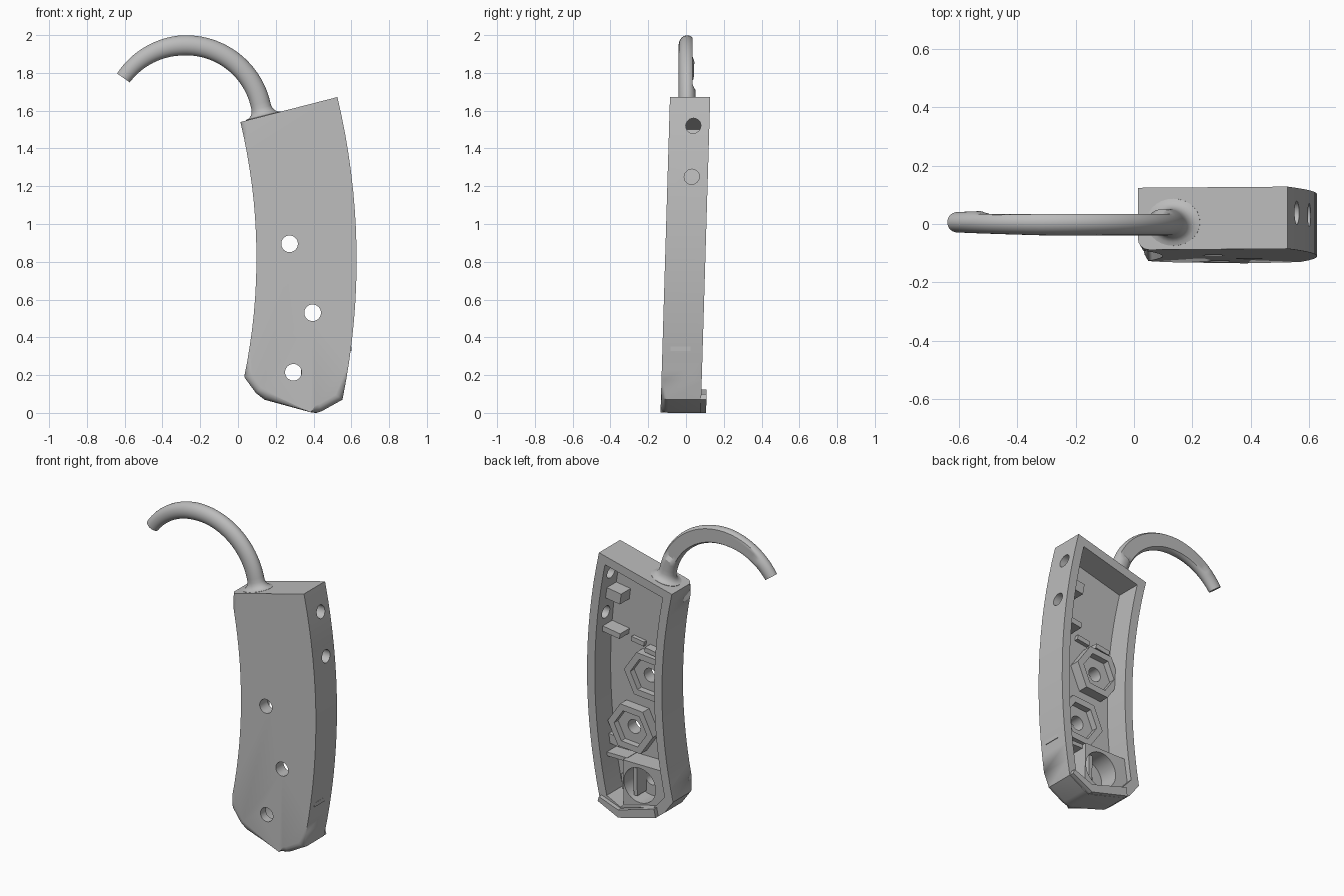
import bpy, bmesh, math
from mathutils import Vector

if "Cube" in bpy.data.objects:
    bpy.data.objects.remove(bpy.data.objects["Cube"])

grey = bpy.data.materials.new("plain grey")
grey.diffuse_color = (0.5, 0.5, 0.5, 1)
grey.use_nodes = True
grey.node_tree.nodes["Principled BSDF"].inputs["Base Color"].default_value = grey.diffuse_color


def lean(y, z):
    """The casing leans slightly towards the back as it rises."""
    return y + 0.03 * (z - 0.9)


def finish(name, bm, leaning=True):
    bmesh.ops.recalc_face_normals(bm, faces=bm.faces)
    if leaning:
        for v in bm.verts:
            v.co.y = lean(v.co.y, v.co.z)
    me = bpy.data.meshes.new(name)
    bm.to_mesh(me)
    bm.free()
    me.materials.append(grey)
    ob = bpy.data.objects.new(name, me)
    bpy.context.collection.objects.link(ob)
    return ob


def prism(name, pts, y0, y1, round_front=0.0):
    """Extrude an x-z outline from y0 (front) to y1 (back)."""
    bm = bmesh.new()
    front = [bm.verts.new((x, y0, z)) for x, z in pts]
    back = [bm.verts.new((x, y1, z)) for x, z in pts]
    f = bm.faces.new(front)
    bm.faces.new(back[::-1])
    n = len(pts)
    for i in range(n):
        j = (i + 1) % n
        bm.faces.new((front[i], back[i], back[j], front[j]))
    if round_front:
        # round every front edge except the top one
        edges = [e for e in f.edges if min(v.co.z for v in e.verts) < 1.5]
        bmesh.ops.bevel(bm, geom=edges, offset=round_front, segments=4,
                        profile=0.5, affect='EDGES')
    return finish(name, bm)


def ngon(cx, cz, r, n, turn=0.0):
    return [(cx + r * math.cos(turn + 2 * math.pi * i / n),
             cz + r * math.sin(turn + 2 * math.pi * i / n)) for i in range(n)]


def rect(cx, cz, w, h, turn=0.0):
    c, s = math.cos(turn), math.sin(turn)
    return [(cx + a * w / 2 * c - b * h / 2 * s, cz + a * w / 2 * s + b * h / 2 * c)
            for a, b in ((-1, -1), (1, -1), (1, 1), (-1, 1))]


def inset(pts, d):
    """Mitred inward offset of a counter-clockwise outline."""
    out = []
    n = len(pts)
    for i in range(n):
        p, q, r = (Vector(pts[(i + k) % n]) for k in (-1, 0, 1))
        a, b = (q - p).normalized(), (r - q).normalized()
        na, nb = Vector((-a.y, a.x)), Vector((-b.y, b.x))
        m = (na + nb).normalized()
        out.append(tuple(q + m * d / m.dot(na)))
    return out


def cut(ob, cutter):
    mod = ob.modifiers.new("cut", 'BOOLEAN')
    mod.operation, mod.solver, mod.object = 'DIFFERENCE', 'EXACT', cutter
    bpy.context.view_layer.objects.active = ob
    bpy.ops.object.modifier_apply(modifier=mod.name)
    bpy.data.objects.remove(cutter)


# Casing outline, counter-clockwise: curved right side, top, curved left side, keel
N = 16
right = [(0.628 - 0.137 * (z - 0.81) ** 2, z)
         for z in (0.07 + 1.602 * i / N for i in range(N + 1))]
left = [(0.098 - 0.164 * (z - 0.82) ** 2, z)
        for z in (1.54 - 1.35 * i / N for i in range(N + 1))]
keel = [(0.095, 0.105), (0.14, 0.07), (0.385, 0.003), (0.415, 0.0), (0.445, 0.01)]
outline = right + left + keel
cavity = inset(right + left + [(0.14, 0.07), (0.415, 0.0)], 0.055)

# Hollow casing, open at the back
FLOOR = -0.055
casing = prism("casing", outline, -0.108, 0.105, 0.04)
cut(casing, prism("cavity_cutter", cavity, FLOOR, 0.2))
holes = [(0.273, 0.895), (0.395, 0.53), (0.293, 0.215)]
for x, z in holes:
    cut(casing, prism("hole_cutter", ngon(x, z, 0.044, 32), -0.3, 0.0))
for z in (1.52, 1.25):
    bm = bmesh.new()
    bmesh.ops.create_cone(bm, cap_ends=True, segments=32, radius1=0.04, radius2=0.04, depth=0.4)
    for v in bm.verts:
        a, b, c = v.co
        v.co = (0.62 + c, 0.02 + a, z + b)
    cut(casing, finish("side_hole_cutter", bm))

# Hexagonal nut holders with a stepped seat round the upper two holes
for i, (x, z) in enumerate(holes[:2]):
    ring = prism(f"nut_holder_{i}", ngon(x, z, 0.16, 6, 0.08), FLOOR - 0.01, 0.01)
    cut(ring, prism("hex_cutter", ngon(x, z, 0.115, 6, 0.08), -0.03, 0.1))
    cut(ring, prism("seat_cutter", ngon(x, z, 0.044, 32), -0.2, 0.1))

# Bottom block with a round pocket, and the slot wall beside it
block = prism("bottom_block", [(0.09, 0.35), (0.07, 0.2), (0.16, 0.09), (0.41, 0.03),
                               (0.41, 0.35)], FLOOR - 0.01, 0.07)
cut(block, prism("pocket_cutter", ngon(*holes[2], 0.112, 40), -0.2, 0.2))
prism("slot_wall", rect(0.5, 0.34, 0.2, 0.025), FLOOR - 0.01, 0.04)
prism("pocket_blade", rect(0.345, 0.215, 0.025, 0.18), FLOOR - 0.01, 0.04)
prism("slot_peg", rect(0.45, 0.17, 0.04, 0.1), FLOOR - 0.01, 0.0)

# Thin lip along the bottom of the open back
prism("bottom_lip", [(0.14, 0.07), (0.405, 0.0), (0.55, 0.07), (0.54, 0.1), (0.405, 0.05),
                     (0.15, 0.125)], 0.09, 0.133)

# Small inner supports: x, z, width, height, back y
for i, (x, z, w, h, y) in enumerate([
        (0.48, 1.38, 0.11, 0.07, 0.04), (0.51, 1.14, 0.15, 0.035, 0.04),
        (0.36, 1.09, 0.09, 0.03, -0.03), (0.24, 1.06, 0.1, 0.03, 0.0),
        (0.53, 0.42, 0.09, 0.06, 0.0)]):
    prism(f"support_{i}", rect(x, z, w, h, 0.15), FLOOR - 0.01, y)

# Hook: tapering arc, flattened at the back, flaring into the casing top
rings = []
STEPS = 40
for i in range(STEPS + 1):
    deg = 145 - 131 * i / STEPS
    a = math.radians(deg)
    r = 0.053 - 0.012 * max(0, (deg - 95) / 50)
    flat = 0.034 if 26 < deg < 128 else 0.05
    rings.append((-0.275 + 0.405 * math.cos(a), 1.541 + 0.405 * math.sin(a), a, r, flat))
a = math.radians(14)
ex, ez = rings[-1][:2]
for d, r in ((0.025, 0.053), (0.042, 0.058), (0.055, 0.067), (0.064, 0.08), (0.068, 0.095), (0.085, 0.095)):
    rings.append((ex + math.sin(a) * d, ez - math.cos(a) * d, a, r, 0.2))
bm = bmesh.new()
SIDES = 28
loops = []
for x, z, a, r, flat in rings:
    loop = []
    for k in range(SIDES):
        t = 2 * math.pi * k / SIDES
        u, y = r * math.cos(t), min(0.006 + 0.85 * r * math.sin(t), flat)
        loop.append(bm.verts.new((x + u * math.cos(a), y, z + u * math.sin(a))))
    loops.append(loop)
for p, q in zip(loops, loops[1:]):
    for k in range(SIDES):
        j = (k + 1) % SIDES
        bm.faces.new((p[k], p[j], q[j], q[k]))
bm.faces.new(loops[0])
bm.faces.new(loops[-1][::-1])
finish("hook", bm, leaning=False)

# Smooth curved surfaces, keep edges crisp
bpy.ops.object.select_all(action='SELECT')
bpy.ops.object.shade_smooth_by_angle(angle=math.radians(30))
